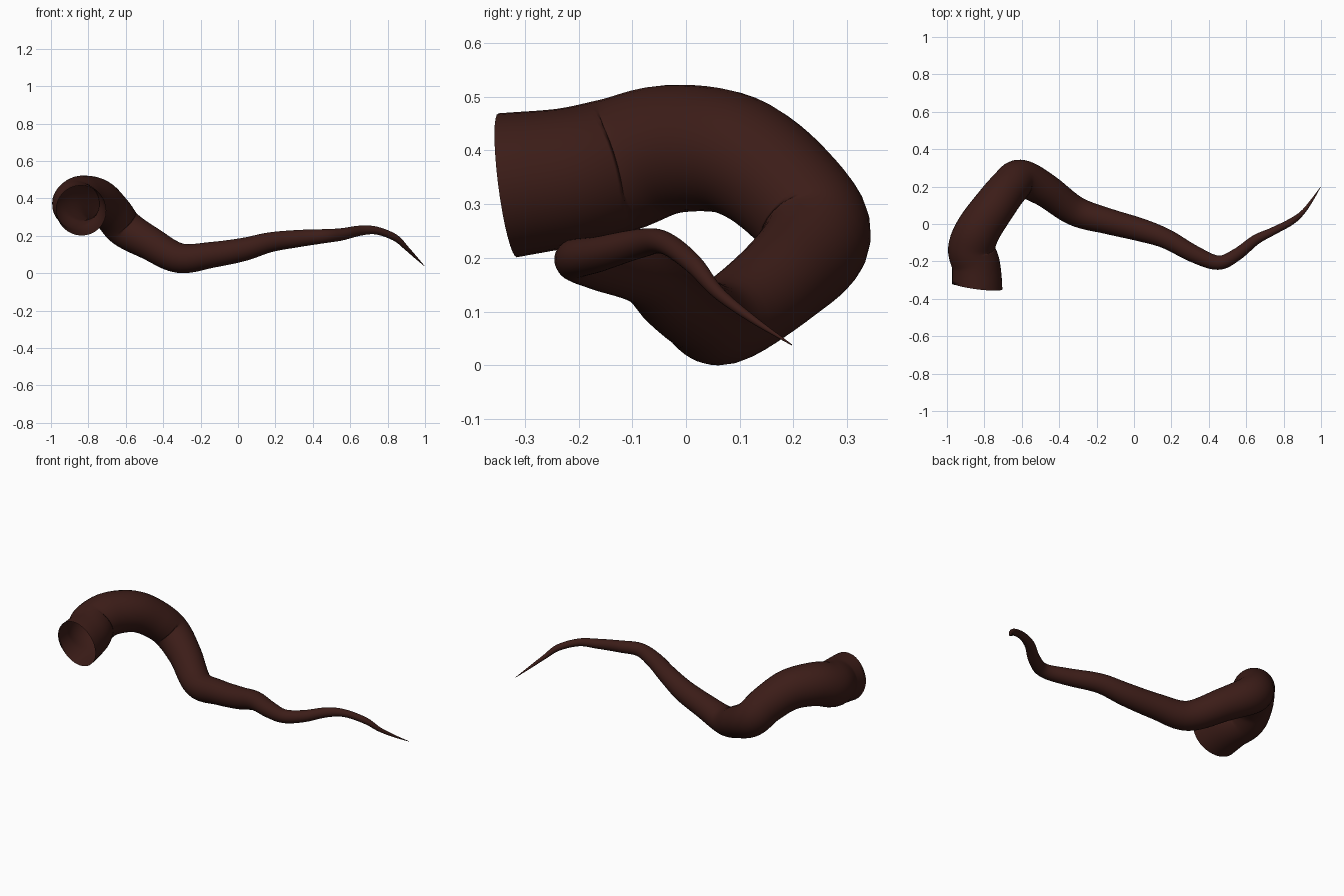
import bpy, bmesh, math
from mathutils import Vector

if "Cube" in bpy.data.objects:
    bpy.data.objects.remove(bpy.data.objects["Cube"])

# Centre line of the tentacle: x, y, z, radius
PATH = [
    (-0.838, -0.332, 0.335, 0.135), (-0.845, -0.22, 0.350, 0.129),
    (-0.868, -0.13, 0.372, 0.126), (-0.832, -0.03, 0.402, 0.120),
    (-0.750, 0.09, 0.392, 0.113), (-0.672, 0.19, 0.322, 0.106),
    (-0.605, 0.242, 0.240, 0.102), (-0.475, 0.182, 0.162, 0.090),
    (-0.315, 0.07, 0.081, 0.080), (-0.14, 0.015, 0.098, 0.069),
    (0.03, -0.03, 0.127, 0.062), (0.17, -0.078, 0.165, 0.053),
    (0.32, -0.16, 0.185, 0.046), (0.45, -0.207, 0.197, 0.038),
    (0.55, -0.163, 0.207, 0.033), (0.65, -0.085, 0.227, 0.027),
    (0.74, -0.04, 0.228, 0.021), (0.84, 0.012, 0.190, 0.018),
    (0.90, 0.06, 0.135, 0.012), (0.95, 0.125, 0.085, 0.007),
    (0.997, 0.197, 0.038, 0.001),
]
SIDES, STEPS = 32, 6


def spline(points, steps):
    """Smooth interpolation through 4D points (position + radius)."""
    p = [Vector(q) for q in points]
    p = [2 * p[0] - p[1]] + p + [2 * p[-1] - p[-2]]
    out = []
    for i in range(1, len(p) - 2):
        a, b, c, d = p[i - 1:i + 3]
        for s in range(steps):
            t = s / steps
            out.append(0.5 * (2 * b + (c - a) * t + (2 * a - 5 * b + 4 * c - d) * t**2
                              + (3 * b - a - 3 * c + d) * t**3))
    out.append(p[-2])
    return out


def sweep(name, samples):
    """Skin circular rings along the samples, open at the thick end."""
    bm = bmesh.new()
    rings, normal = [], Vector((0, 0, 1))
    for i, s in enumerate(samples):
        ahead = samples[min(i + 1, len(samples) - 1)]
        behind = samples[max(i - 1, 0)]
        tangent = (ahead - behind).to_3d().normalized()
        if i == 0:
            tangent = Vector((0.13, 1, 0.13)).normalized()
        normal = (normal - tangent * normal.dot(tangent)).normalized()
        side = tangent.cross(normal)
        rings.append([bm.verts.new(s.to_3d() + s.w * (
            math.cos(k * math.tau / SIDES) * normal + math.sin(k * math.tau / SIDES) * side))
            for k in range(SIDES)])
    for r0, r1 in zip(rings, rings[1:]):
        for k in range(SIDES):
            n = (k + 1) % SIDES
            bm.faces.new((r0[k], r0[n], r1[n], r1[k]))
    bm.faces.new(rings[-1])
    bmesh.ops.recalc_face_normals(bm, faces=bm.faces[:])
    for f in bm.faces:
        f.smooth = True
    mesh = bpy.data.meshes.new(name)
    bm.to_mesh(mesh)
    bm.free()
    ob = bpy.data.objects.new(name, mesh)
    bpy.context.collection.objects.link(ob)
    return ob


# Tentacle body
tentacle = sweep("tentacle", spline(PATH, STEPS))
skin = bpy.data.materials.new("dark_brown")
skin.diffuse_color = (0.045, 0.012, 0.009, 1)
skin.use_nodes = True
skin.node_tree.nodes["Principled BSDF"].inputs["Base Color"].default_value = skin.diffuse_color
tentacle.data.materials.append(skin)
